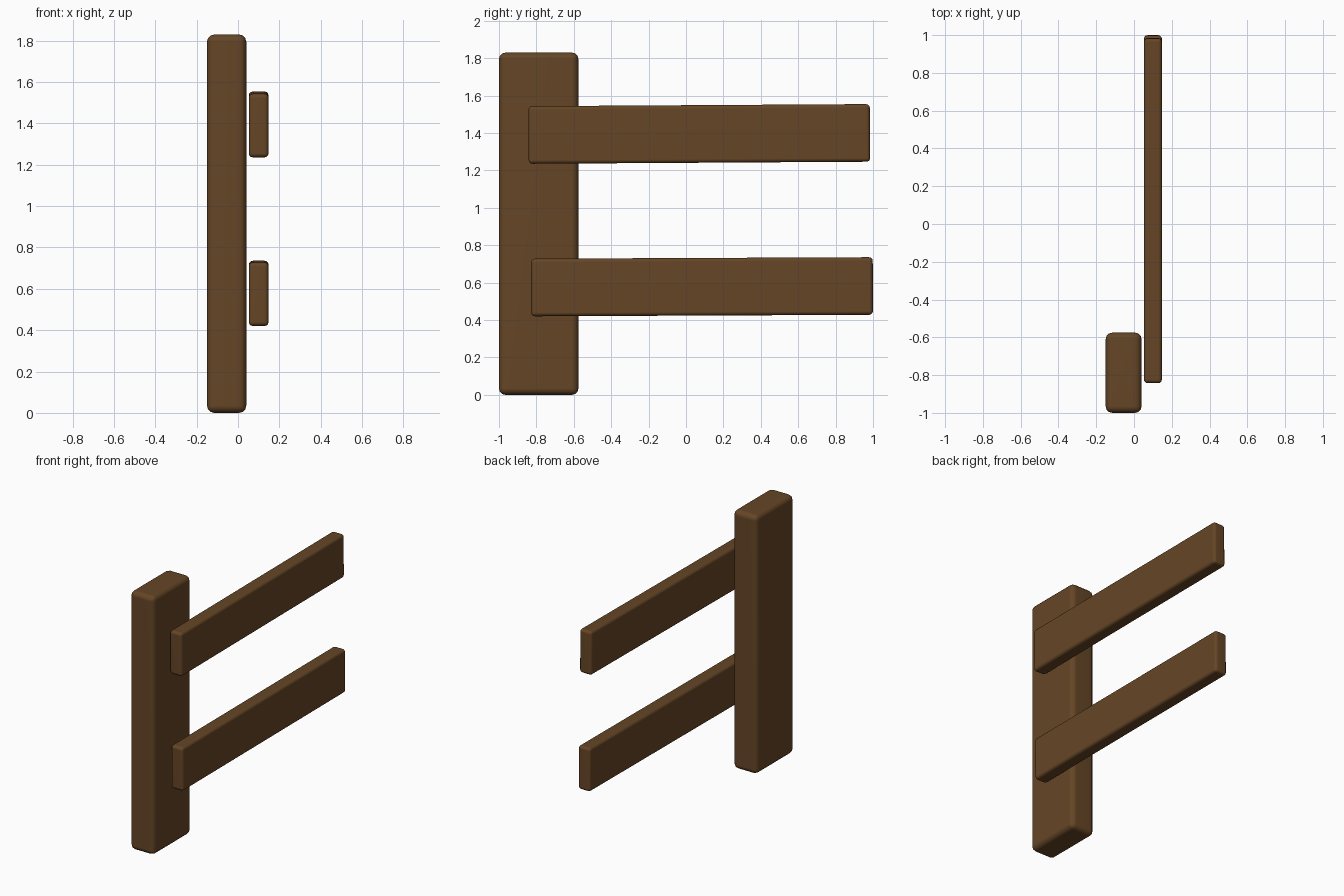
import bpy, bmesh, math
from mathutils import Matrix

if "Cube" in bpy.data.objects:
    bpy.data.objects.remove(bpy.data.objects["Cube"])

# Single wood colour
wood = bpy.data.materials.new("dark brown wood")
wood.diffuse_color = (0.13, 0.06, 0.019, 1)
wood.use_nodes = True
wood.node_tree.nodes["Principled BSDF"].inputs["Base Color"].default_value = wood.diffuse_color


def plank(name, lo, hi, bevel, tilt=0.0):
    """Softly rounded board between two corners, tilted about x."""
    size = [b - a for a, b in zip(lo, hi)]
    mid = [(a + b) / 2 for a, b in zip(lo, hi)]
    bm = bmesh.new()
    bmesh.ops.create_cube(bm, size=1)
    bmesh.ops.scale(bm, vec=size, verts=bm.verts)
    bmesh.ops.bevel(bm, geom=bm.edges[:], offset=bevel, segments=3,
                    profile=0.5, affect='EDGES', clamp_overlap=True)
    bmesh.ops.transform(bm, matrix=Matrix.Rotation(math.radians(tilt), 4, 'X'),
                        verts=bm.verts)
    for f in bm.faces:
        f.smooth = True
    mesh = bpy.data.meshes.new(name)
    bm.to_mesh(mesh)
    bm.free()
    mesh.materials.append(wood)
    ob = bpy.data.objects.new(name, mesh)
    ob.location = mid
    bpy.context.collection.objects.link(ob)
    # Keep the broad faces flat in shading
    ob.modifiers.new("flat faces", 'WEIGHTED_NORMAL')
    return ob


# Upright post
plank("fence_post", (-0.15, -1.0, 0.0), (0.04, -0.575, 1.83), 0.035)

# Two slightly tilted rails
plank("upper_rail", (0.052, -0.842, 1.241), (0.148, 0.984, 1.549), 0.02, 0.35)
plank("lower_rail", (0.052, -0.828, 0.424), (0.148, 0.999, 0.732), 0.02, 0.25)
